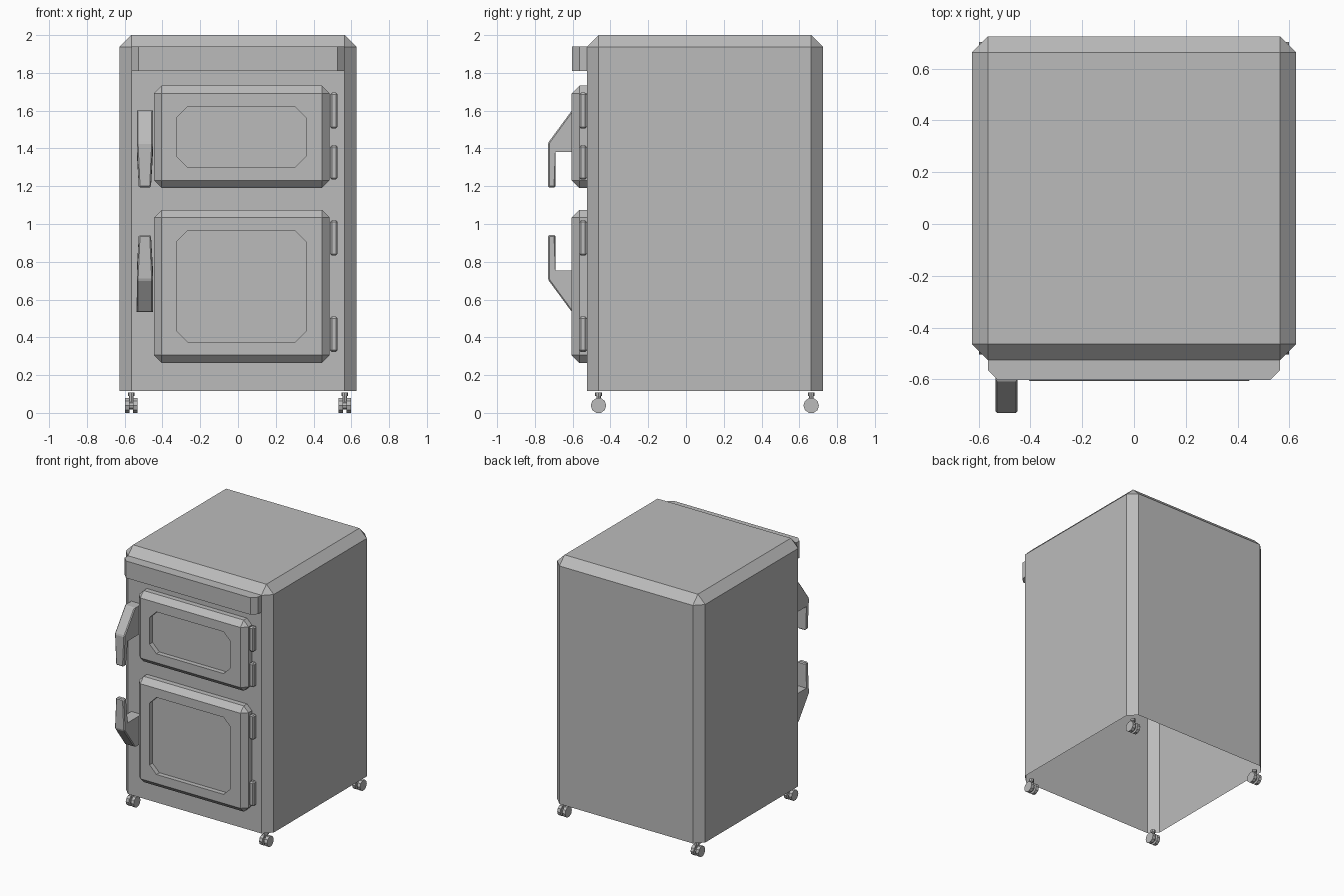
import bpy, bmesh
from mathutils import Matrix, Vector

if "Cube" in bpy.data.objects:
    bpy.data.objects.remove(bpy.data.objects["Cube"], do_unlink=True)

grey = bpy.data.materials.new("plain grey")
grey.use_nodes = True
colour = (0.5, 0.5, 0.5, 1)
grey.diffuse_color = colour
grey.node_tree.nodes["Principled BSDF"].inputs["Base Color"].default_value = colour


def finish(name, bm):
    mesh = bpy.data.meshes.new(name)
    bm.to_mesh(mesh)
    bm.free()
    mesh.materials.append(grey)
    obj = bpy.data.objects.new(name, mesh)
    bpy.context.collection.objects.link(obj)
    return obj


def box(lo, hi):
    bm = bmesh.new()
    bmesh.ops.create_cube(bm, size=1)
    lo, hi = Vector(lo), Vector(hi)
    for v in bm.verts:
        v.co = (lo + hi) / 2 + v.co * (hi - lo)
    return bm


def chamfer(bm, edges, width):
    bmesh.ops.bevel(bm, geom=edges, offset=width, segments=1,
                    affect='EDGES', profile=0.5)


def facing(bm, direction):
    bm.normal_update()
    return max((f for f in bm.faces if f.normal.dot(Vector(direction)) > 0.99),
               key=lambda f: f.calc_area())


FRONT = -0.525

# Cabinet shell, open underneath
bm = box((-0.627, FRONT, 0.115), (0.627, 0.725, 2))
bmesh.ops.delete(bm, geom=[facing(bm, (0, 0, -1))], context='FACES')
chamfer(bm, [e for e in bm.edges if not e.is_boundary], 0.062)
finish("cabinet", bm)

# Control panel with chamfered front corners
bm = box((-0.565, -0.603, 1.81), (0.565, FRONT, 1.94))
chamfer(bm, [e for e in bm.edges if all(v.co.y < -0.6 for v in e.verts)
             and abs(e.verts[0].co.z - e.verts[1].co.z) > 0.1], 0.038)
finish("control_panel", bm)


# Doors with a recessed octagonal window
def door(name, z0, z1, win0, win1):
    bm = box((-0.445, -0.606, z0), (0.485, FRONT, z1))
    back = facing(bm, (0, 1, 0))
    chamfer(bm, [e for e in bm.edges if e not in back.edges[:]], 0.041)
    obj = finish(name, bm)
    cut = box((-0.325, -0.7, win0), (0.36, -0.57, win1))
    chamfer(cut, [e for e in cut.edges
                  if abs(e.verts[0].co.y - e.verts[1].co.y) > 0.1], 0.058)
    cutter = finish(name + "_window_cutter", cut)
    cutter.hide_render = True
    cutter.hide_viewport = True
    mod = obj.modifiers.new("window recess", 'BOOLEAN')
    mod.operation = 'DIFFERENCE'
    mod.solver = 'EXACT'
    mod.object = cutter
    bpy.context.view_layer.update()
    done = bpy.data.meshes.new_from_object(
        obj.evaluated_get(bpy.context.evaluated_depsgraph_get()))
    obj.modifiers.clear()
    obj.data = done
    bpy.data.objects.remove(cutter, do_unlink=True)


door("upper_door", 1.19, 1.732, 1.30, 1.62)
door("lower_door", 0.265, 1.075, 0.375, 0.965)

# Hinges
for name, z0, z1 in (("upper_door_top_hinge", 1.505, 1.695),
                     ("upper_door_bottom_hinge", 1.235, 1.417),
                     ("lower_door_top_hinge", 0.833, 1.02),
                     ("lower_door_bottom_hinge", 0.323, 0.51)):
    bm = box((0.488, -0.566, z0), (0.527, FRONT, z1))
    chamfer(bm, bm.edges[:], 0.009)
    finish(name, bm)


# Handles: side profile extruded across x, narrowing to the grip tip
def handle(name, flip):
    profile = [(FRONT, 1.6), (-0.605, 1.6), (-0.73, 1.43), (-0.73, 1.193),
               (-0.692, 1.193), (-0.692, 1.38), (FRONT, 1.38)]
    bm = bmesh.new()
    face = bm.faces.new([bm.verts.new((-0.043, y, z)) for y, z in profile])
    side = bmesh.ops.extrude_face_region(bm, geom=[face])["geom"]
    bmesh.ops.translate(bm, vec=(0.086, 0, 0),
                        verts=[v for v in side if isinstance(v, bmesh.types.BMVert)])
    for v in bm.verts:
        if v.co.z < 1.2:
            v.co.x *= 0.75
        v.co.x -= 0.493
        if flip:
            v.co.z = 2.135 - v.co.z
    bmesh.ops.recalc_face_normals(bm, faces=bm.faces[:])
    chamfer(bm, [e for e in bm.edges
                 if all(v.co.y < -0.6 for v in e.verts)], 0.007)
    finish(name, bm)


handle("upper_handle", False)
handle("lower_handle", True)


# Twin-wheel casters
def cylinder(bm, centre, radius, length, axis, sides=10):
    turn = Matrix.Rotation(1.5708, 4, 'Y') if axis == 'X' else Matrix()
    bmesh.ops.create_cone(bm, cap_ends=True, segments=sides, radius1=radius,
                          radius2=radius, depth=length,
                          matrix=Matrix.Translation(centre) @ turn)


for side, x in (("right", -0.565), ("left", 0.565)):
    for end, y in (("front", -0.463), ("back", 0.663)):
        bm = bmesh.new()
        for offset in (-0.021, 0.021):
            cylinder(bm, (x + offset, y, 0.045), 0.041, 0.025, 'X')
        cylinder(bm, (x, y, 0.045), 0.022, 0.03, 'X')
        cylinder(bm, (x, y, 0.085), 0.012, 0.06, 'Z', 8)
        cylinder(bm, (x, y, 0.105), 0.018, 0.02, 'Z', 8)
        bmesh.ops.translate(bm, verts=bm.verts[:],
                            vec=(0, 0, -min(v.co.z for v in bm.verts)))
        finish(f"{end}_{side}_caster", bm)
